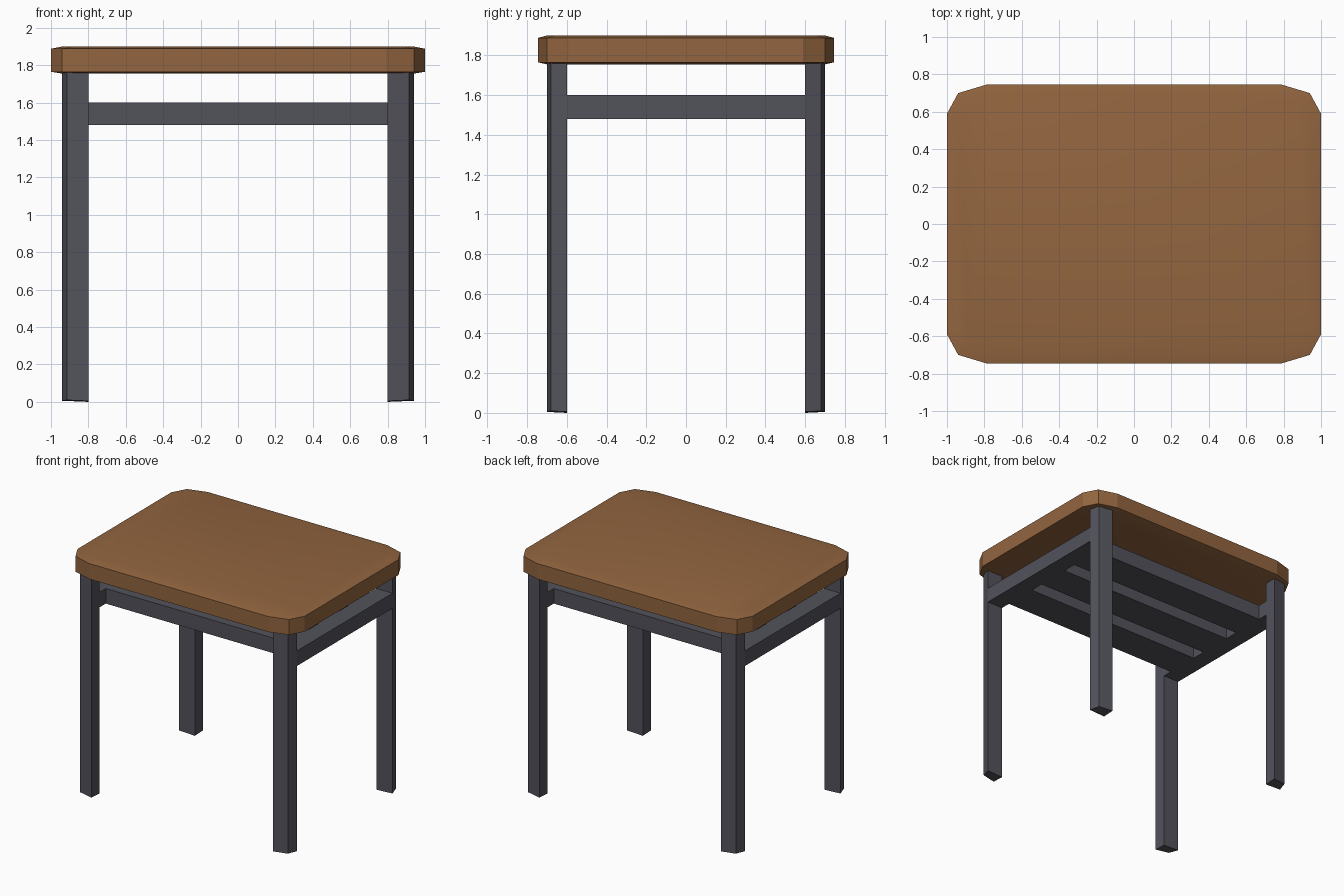
import bpy, math

if "Cube" in bpy.data.objects:
    bpy.data.objects.remove(bpy.data.objects["Cube"])


def material(name, rgb):
    m = bpy.data.materials.new(name)
    m.diffuse_color = (*rgb, 1)
    m.use_nodes = True
    m.node_tree.nodes["Principled BSDF"].inputs["Base Color"].default_value = m.diffuse_color
    return m


WOOD = material("wood", (0.29, 0.13, 0.05))
METAL = material("dark_metal", (0.085, 0.085, 0.105))


def loft(name, rings, mat):
    """Closed solid through rings of equal length, listed bottom to top, counter-clockwise."""
    n = len(rings[0])
    verts = [v for ring in rings for v in ring]
    faces = [tuple(reversed(range(n))), tuple(range(len(verts) - n, len(verts)))]
    for r in range(len(rings) - 1):
        for i in range(n):
            a, b = r * n + i, r * n + (i + 1) % n
            faces.append((a, b, b + n, a + n))
    me = bpy.data.meshes.new(name)
    me.from_pydata(verts, [], faces)
    me.materials.append(mat)
    ob = bpy.data.objects.new(name, me)
    bpy.context.collection.objects.link(ob)
    return ob


def mirrored(points, sx, sy):
    """Mirror a list of points, keeping the winding order."""
    pts = [(x * sx, y * sy, *rest) for x, y, *rest in points]
    return pts if sx * sy > 0 else pts[::-1]


def box(name, x0, x1, y0, y1, z0, z1, mat):
    base = [(x0, y0), (x1, y0), (x1, y1), (x0, y1)]
    return loft(name, [[(x, y, z) for x, y in base] for z in (z0, z1)], mat)


# Seat: rounded rectangle with slightly crowned top and bottom
corner = [(1.0, 0.59), (0.94, 0.70), (0.79, 0.745)]
outline = []
for sx, sy in ((1, 1), (-1, 1), (-1, -1), (1, -1)):
    outline += mirrored(corner, sx, sy)
levels = [(0.94, 1.755), (1, 1.765), (1, 1.888), (0.94, 1.90)]
seat = loft("seat", [[(x * s, y * s, z) for x, y in outline] for s, z in levels], WOOD)
bpy.context.view_layer.objects.active = seat
seat.select_set(True)
bpy.ops.object.shade_smooth_by_angle(angle=math.radians(14))

# Legs: outer sides taper with the seat corner, feet cut slightly upwards outside
foot = [(0.80, 0.60, 0.0), (0.94, 0.60, 0.006), (0.915, 0.68, 0.01), (0.80, 0.70, 0.005)]
for sy, end in ((-1, "front"), (1, "back")):
    for sx, side in ((-1, "left"), (1, "right")):
        ring = mirrored(foot, sx, sy)
        loft(f"{end}_{side}_leg", [ring, [(x, y, 1.762) for x, y, z in ring]], METAL)

# Side rails between the front and back legs
box("left_rail", -0.94, -0.80, -0.60, 0.60, 1.48, 1.60, METAL)
box("right_rail", 0.80, 0.94, -0.60, 0.60, 1.48, 1.60, METAL)

# Three slats running between the side rails
for name, y in (("front_slat", -0.385), ("middle_slat", 0), ("back_slat", 0.385)):
    box(name, -0.80, 0.80, y - 0.135, y + 0.135, 1.48, 1.60, METAL)
